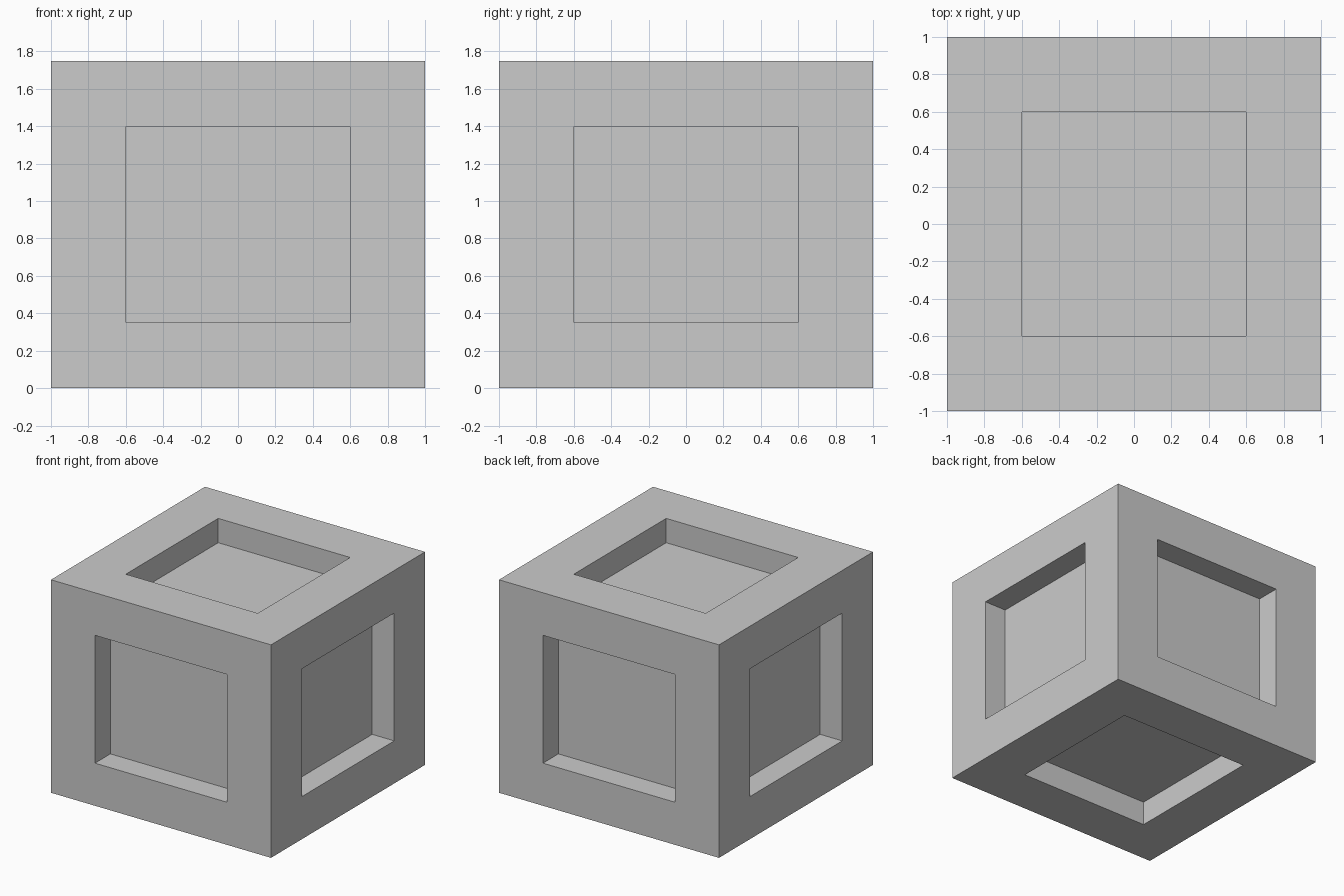
import bpy
import bmesh
from mathutils import Vector

if "Cube" in bpy.data.objects:
    bpy.data.objects.remove(bpy.data.objects["Cube"])

HEIGHT = 1.75   # box height, footprint is 2 x 2
BORDER = 0.4    # frame width on a 2 unit face
DEPTH = 0.2     # depth of each recessed panel

# Crate body: cube with a frame inset on every face
bm = bmesh.new()
bmesh.ops.create_cube(bm, size=2)
panels = list(bm.faces)
bmesh.ops.inset_individual(bm, faces=panels, thickness=BORDER, use_even_offset=True)

# Squash to height (frame shrinks with it) and stand on the floor
bmesh.ops.scale(bm, vec=(1, 1, HEIGHT / 2), verts=bm.verts)
bmesh.ops.translate(bm, vec=(0, 0, HEIGHT / 2), verts=bm.verts)
bm.normal_update()

# Recessed panels: push each inner face straight in
normals = [f.normal.copy() for f in panels]
sunk = bmesh.ops.extrude_discrete_faces(bm, faces=panels)["faces"]
for face in sunk:
    face.normal_update()
    n = Vector(face.normal)
    bmesh.ops.translate(bm, vec=-DEPTH * n, verts=face.verts[:])

bmesh.ops.recalc_face_normals(bm, faces=bm.faces)
mesh = bpy.data.meshes.new("crate")
bm.to_mesh(mesh)
bm.free()
bpy.context.collection.objects.link(bpy.data.objects.new("crate", mesh))
